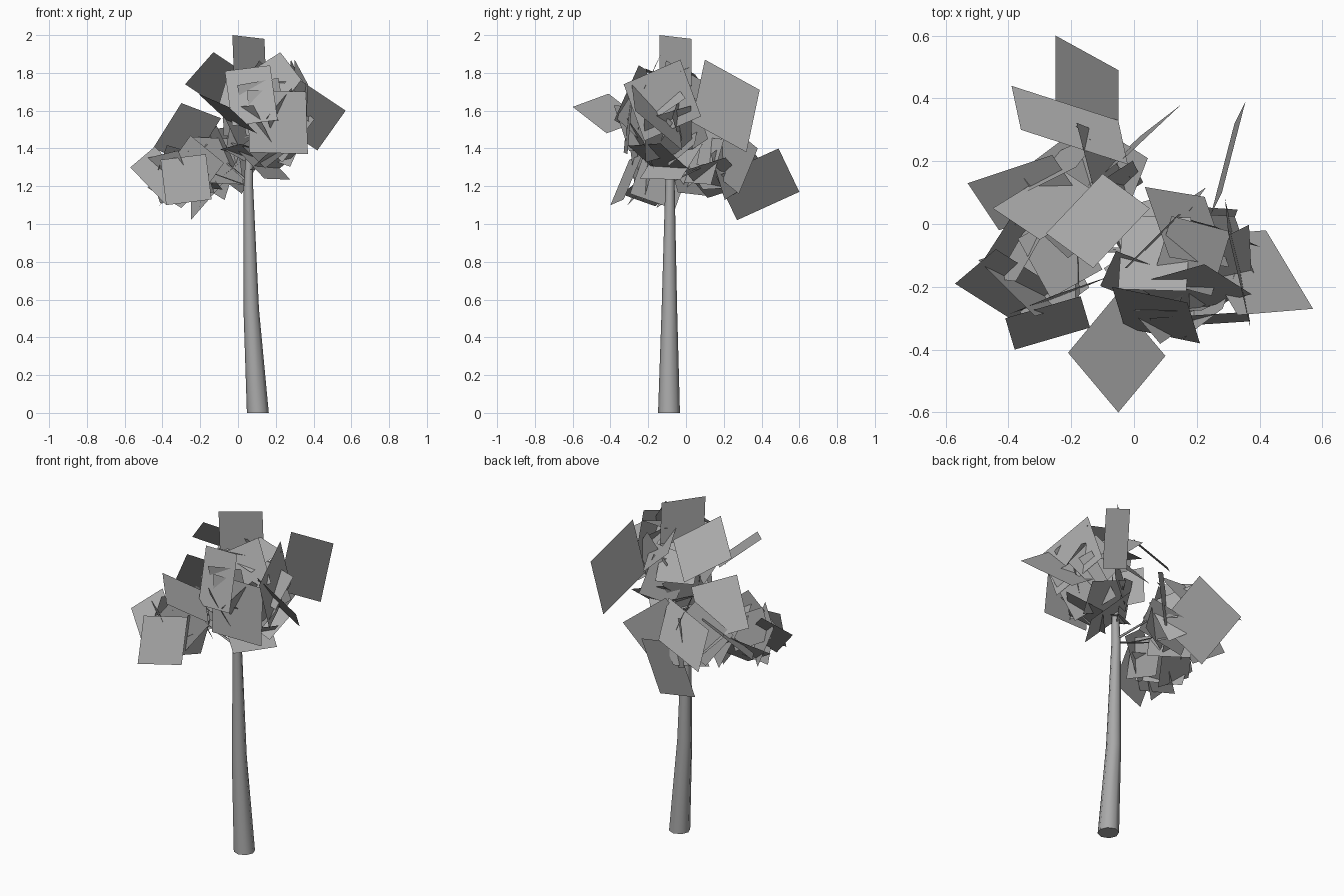
import bpy, bmesh, math, random
from mathutils import Vector

if "Cube" in bpy.data.objects:
    bpy.data.objects.remove(bpy.data.objects["Cube"])

random.seed(4)
grey = bpy.data.materials.new("soft grey")
grey.diffuse_color = (0.4, 0.4, 0.4, 1)
grey.use_nodes = True
grey.node_tree.nodes["Principled BSDF"].inputs["Base Color"].default_value = grey.diffuse_color


def add_object(name, bm):
    mesh = bpy.data.meshes.new(name)
    bm.to_mesh(mesh)
    bm.free()
    mesh.materials.append(grey)
    ob = bpy.data.objects.new(name, mesh)
    bpy.context.collection.objects.link(ob)
    return ob


def tube(name, stations, sides=8):
    """Tapered tube through (x, y, z, radius) stations, capped at both ends."""
    bm = bmesh.new()
    rings = []
    for x, y, z, r in stations:
        rings.append([bm.verts.new((x + r * math.cos(2 * math.pi * i / sides),
                                    y + r * math.sin(2 * math.pi * i / sides), z))
                      for i in range(sides)])
    for lo, hi in zip(rings, rings[1:]):
        for i in range(sides):
            j = (i + 1) % sides
            bm.faces.new((lo[i], lo[j], hi[j], hi[i])).smooth = True
    bm.faces.new(rings[0][::-1])
    bm.faces.new(rings[-1])
    for e in bm.edges:
        e.smooth = all(f.smooth for f in e.link_faces)
    return add_object(name, bm)


def card(bm, corner, a, b):
    """Flat leaf card from one corner and its two neighbours."""
    c, a, b = Vector(corner), Vector(a), Vector(b)
    bm.faces.new([bm.verts.new(p) for p in (c, a, a + b - c, b)])


def leaf_clump(name, centre, radii, count, size, cards):
    """Hand-placed outer cards plus an even inner shell of tilted cards."""
    bm = bmesh.new()
    for c in cards:
        card(bm, *c)
    for i in range(count):
        z = 1 - 2 * (i + 0.5) / count
        t = i * 2.39996 + 0.4
        s = math.sqrt(1 - z * z)
        out = Vector((s * math.cos(t), s * math.sin(t), z))
        mid = Vector(centre) + Vector([o * r for o, r in zip(out, radii)])
        n = (out + Vector([random.uniform(-0.5, 0.5) for _ in range(3)])).normalized()
        u = n.orthogonal().normalized()
        v = n.cross(u)
        roll = random.uniform(0, math.pi)
        h = size * random.uniform(0.42, 0.55)
        p = (u * math.cos(roll) + v * math.sin(roll)) * h
        q = n.cross(p) * random.uniform(0.8, 1)
        card(bm, mid - p - q, mid + p - q, mid - p + q)
    return add_object(name, bm)


# Trunk and hidden branches
tube("trunk", [(0.105, -0.09, 0, 0.058), (0.07, -0.088, 0.55, 0.041),
               (0.055, -0.085, 1.2, 0.025), (0.07, -0.08, 1.62, 0.012)])
tube("left_branch", [(0.055, -0.085, 1.2, 0.012), (-0.22, -0.08, 1.3, 0.005)], 5)
tube("back_branch", [(0.055, -0.085, 1.22, 0.012), (-0.1, 0.2, 1.36, 0.005)], 5)

# Tall main crown
leaf_clump("main_foliage", (0.14, -0.12, 1.56), (0.15, 0.15, 0.24), 20, 0.26, [
    ((0.57, -0.27, 1.60), (0.42, -0.02, 1.39), (0.33, -0.29, 1.76)),
    ((-0.05, -0.60, 1.62), (-0.21, -0.41, 1.69), (0.10, -0.42, 1.48)),
    ((-0.03, -0.14, 2.00), (0.14, 0.03, 1.98), (-0.02, -0.14, 1.75)),
    ((-0.28, -0.03, 1.74), (-0.13, -0.14, 1.91), (-0.10, 0.16, 1.62)),
    ((0.355, 0.39, 1.71), (0.28, 0.10, 1.87), (0.32, 0.32, 1.38)),
    ((0.05, -0.30, 1.71), (0.36, -0.28, 1.70), (0.06, -0.33, 1.38)),
    ((-0.07, -0.20, 1.81), (0.17, -0.25, 1.84), (-0.03, -0.33, 1.52)),
    ((0.37, -0.33, 1.74), (0.30, -0.03, 1.87), (0.36, -0.22, 1.44)),
])

# Low left clump
leaf_clump("left_foliage", (-0.28, -0.12, 1.26), (0.10, 0.13, 0.09), 8, 0.24, [
    ((-0.38, -0.40, 1.10), (-0.14, -0.33, 1.13), (-0.41, -0.30, 1.34)),
    ((-0.57, -0.19, 1.30), (-0.38, -0.31, 1.10), (-0.44, -0.08, 1.41)),
    ((-0.45, 0.05, 1.40), (-0.30, -0.05, 1.64), (-0.24, 0.18, 1.32)),
])

# Low back clump
leaf_clump("back_foliage", (-0.15, 0.17, 1.32), (0.10, 0.09, 0.09), 6, 0.26, [
    ((-0.25, 0.60, 1.17), (-0.05, 0.49, 1.40), (-0.25, 0.27, 1.02)),
    ((-0.53, 0.13, 1.26), (-0.26, 0.22, 1.46), (-0.43, -0.02, 1.22)),
    ((-0.39, 0.44, 1.27), (-0.05, 0.33, 1.33), (-0.36, 0.30, 1.46)),
    ((0.15, 0.38, 1.40), (-0.02, 0.22, 1.53), (0.02, 0.28, 1.16)),
])
